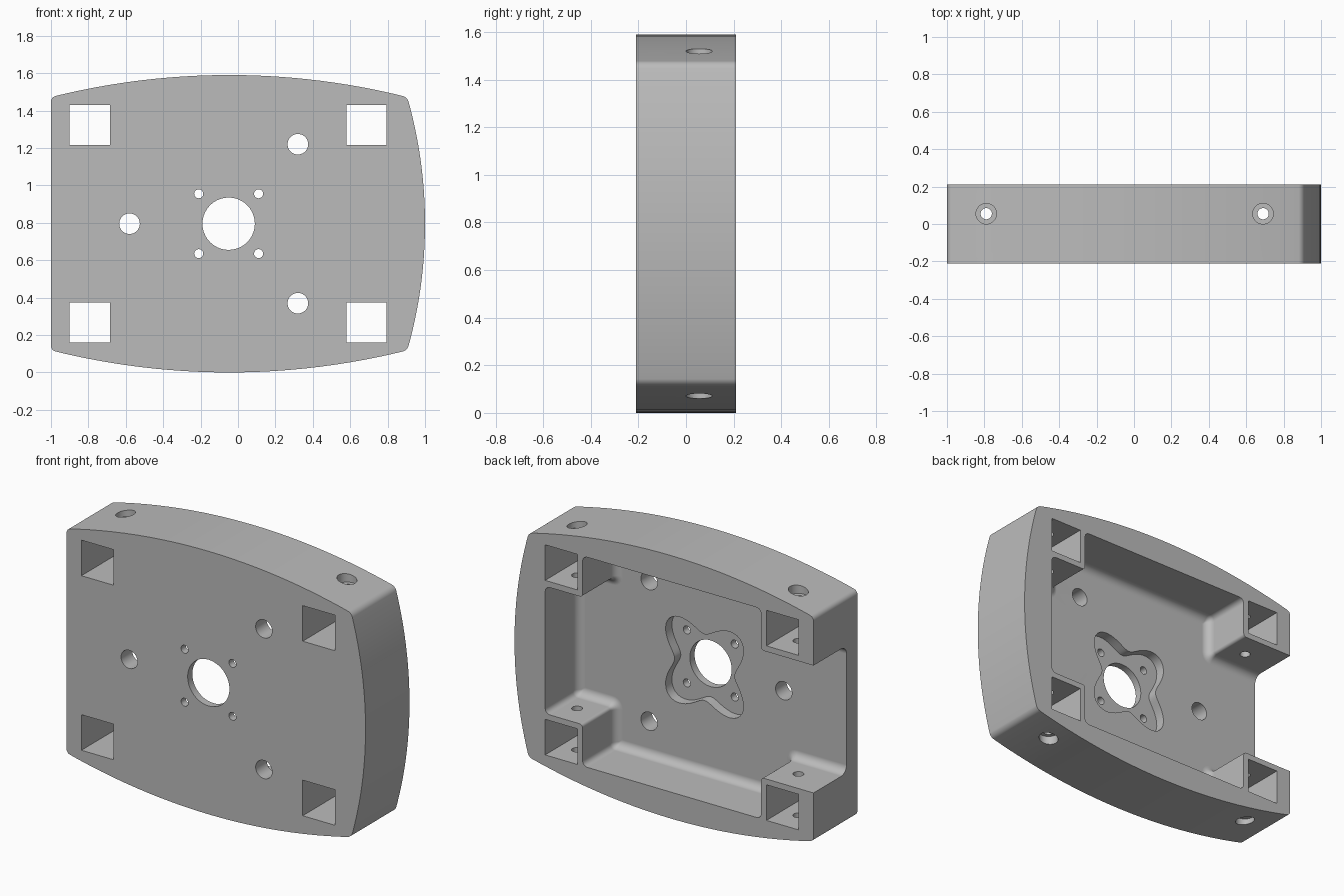
import bpy
import bmesh
import math
from mathutils import Vector

if "Cube" in bpy.data.objects:
    bpy.data.objects.remove(bpy.data.objects["Cube"], do_unlink=True)

CX, CZ = -0.05, 0.795          # centre of the plate pattern
FRONT, BACK, FLOOR = -0.21, 0.21, -0.105
WALL = 0.035                   # wall around each square tunnel

grey = bpy.data.materials.new("plain_grey")
grey.use_nodes = True
grey.diffuse_color = (0.5, 0.5, 0.5, 1)
grey.node_tree.nodes["Principled BSDF"].inputs["Base Color"].default_value = (0.5, 0.5, 0.5, 1)


def rounded(points, radii, steps=6):
    """Replace each corner with a positive radius by a small arc."""
    out = []
    for i, (p, r) in enumerate(zip(points, radii)):
        p = Vector(p)
        if r <= 0:
            out.append(p)
            continue
        a = p + (Vector(points[i - 1]) - p).normalized() * r
        b = p + (Vector(points[(i + 1) % len(points)]) - p).normalized() * r
        for k in range(steps + 1):
            t = k / steps
            w = 0.83  # rational weight, close to a true arc
            u, v, s = (1 - t) ** 2, 2 * w * t * (1 - t), t * t
            out.append((a * u + p * v + b * s) / (u + v + s))
    return out


def loft(name, layers):
    """Closed solid through matching x-z outlines, each given as (y, outline)."""
    bm = bmesh.new()
    rings = [[bm.verts.new((p[0], y, p[1])) for p in outline] for y, outline in layers]
    n = len(rings[0])
    for low, high in zip(rings, rings[1:]):
        for i in range(n):
            j = (i + 1) % n
            bm.faces.new((low[i], low[j], high[j], high[i]))
    bm.faces.new(rings[0])
    bm.faces.new(rings[-1])
    bmesh.ops.recalc_face_normals(bm, faces=bm.faces)
    mesh = bpy.data.meshes.new(name)
    bm.to_mesh(mesh)
    bm.free()
    mesh.materials.append(grey)
    obj = bpy.data.objects.new(name, mesh)
    bpy.context.collection.objects.link(obj)
    return obj


def circle(x, z, r, n=40):
    return [(x + r * math.cos(k * math.tau / n), z + r * math.sin(k * math.tau / n)) for k in range(n)]


def rect(x0, x1, z0, z1):
    return [(x0, z0), (x1, z0), (x1, z1), (x0, z1)]


def arc(a, b, bulge, n=24):
    """Circular arc from a to b, bulging to the right of travel; end point left out."""
    a, b = Vector(a), Vector(b)
    half = (b - a).length / 2
    along = (b - a).normalized()
    side = Vector((along.y, -along.x))
    r = (half * half + bulge * bulge) / (2 * bulge)
    centre = (a + b) / 2 + side * (bulge - r)
    sweep = math.asin(half / r)
    return [centre + side * r * math.cos(t) + along * r * math.sin(t)
            for t in (sweep * (2 * k / n - 1) for k in range(n))]


# Housing outline: flat left edge, bowed bottom, right and top
bottom = arc((-1, 0.118), (0.905, 0.118), 0.118)
right = arc((0.905, 0.118), (0.905, 1.472), 0.095)
top = arc((0.905, 1.472), (-1, 1.472), 0.118)
outline = bottom + right + top + [Vector((-1, 1.472))]
corner_ids = (0, len(bottom), len(bottom) + len(right), len(outline) - 1)
outline = rounded(outline, [0.025 if i in corner_ids else 0 for i in range(len(outline))])
housing = loft("motor_housing", [(FRONT, outline), (BACK, outline)])

cutters = []


def cut(name, layers):
    obj = loft(name, layers)
    obj.hide_render = True
    cutters.append(obj)
    return obj


# Rear pocket: stepped outline open on the left edge, rounded where it meets the floor
def pocket_outline(d):
    x0, x1, x2 = -0.65 + d, 0.545 - d, 0.795 - d
    z0, z1 = 0.16 + d, 0.41 + d
    m = 2 * CZ
    pts = [(-1.2, z1), (x0, z1), (x0, z0), (x1, z0), (x1, z1), (x2, z1),
           (x2, m - z1), (x1, m - z1), (x1, m - z0), (x0, m - z0), (x0, m - z1), (-1.2, m - z1)]
    inner, outer = max(0.035 - d, 0.006), 0.02 + d
    half = [0, outer, inner, inner, outer, inner]
    return rounded(pts, half + half[::-1])


R = 0.05
angles = [k * math.pi / 12 for k in range(7)]
cut("pocket_cutter", [(FLOOR + R * (1 - math.sin(a)), pocket_outline(R * (1 - math.cos(a))))
                      for a in reversed(angles)] + [(0.4, pocket_outline(0))])

# Four-lobed recess around the centre bore
lobes = []
for k in range(96):
    t = k * math.tau / 96
    r = 0.266 - 0.066 * math.cos(4 * t)
    lobes.append((CX + r * math.cos(t), CZ + r * math.sin(t)))
cut("recess_cutter", [(-0.165, lobes), (0, lobes)])

# Centre bore, cable holes and mounting screw holes through the front plate
bores = [(CX, CZ, 0.14), (-0.58, CZ, 0.055), (0.32, CZ + 0.425, 0.055), (0.32, CZ - 0.425, 0.055)]
bores += [(CX + sx * 0.16, CZ + sz * 0.16, 0.024) for sx in (-1, 1) for sz in (-1, 1)]
for x, z, r in bores:
    ring = circle(x, z, r)
    cut("bore_cutter", [(-0.3, ring), (0, ring)])

# Square tunnels in the four corners
for x in (-0.9, 0.58):
    for z in (0.16, 1.215):
        square = rect(x, x + 0.215, z, z + 0.215)
        cut("tunnel_cutter", [(-0.3, square), (0.3, square)])

# Clamp screws: vertical holes through the corner blocks, wider at the outer skin
for x in (-0.79, 0.69):
    for z0, z1, r in ((-0.2, 1.8, 0.03), (1.475, 1.8, 0.055), (-0.2, 0.115, 0.055)):
        ring = circle(0, 0, r)
        screw = cut("screw_cutter", [(z0, ring), (z1, ring)])
        for v in screw.data.vertices:
            a, h, b = v.co
            v.co = (x + a, 0.055 - b, h)

# Apply the cuts, then discard the cutters
bpy.context.view_layer.objects.active = housing
housing.select_set(True)
for c in cutters:
    mod = housing.modifiers.new("cut", "BOOLEAN")
    mod.operation = "DIFFERENCE"
    mod.solver = "EXACT"
    mod.object = c
    bpy.ops.object.modifier_apply(modifier=mod.name)
for c in cutters:
    bpy.data.objects.remove(c, do_unlink=True)

bpy.ops.object.shade_smooth_by_angle(angle=math.radians(30))
weighted = housing.modifiers.new("even_shading", "WEIGHTED_NORMAL")
weighted.keep_sharp = True
